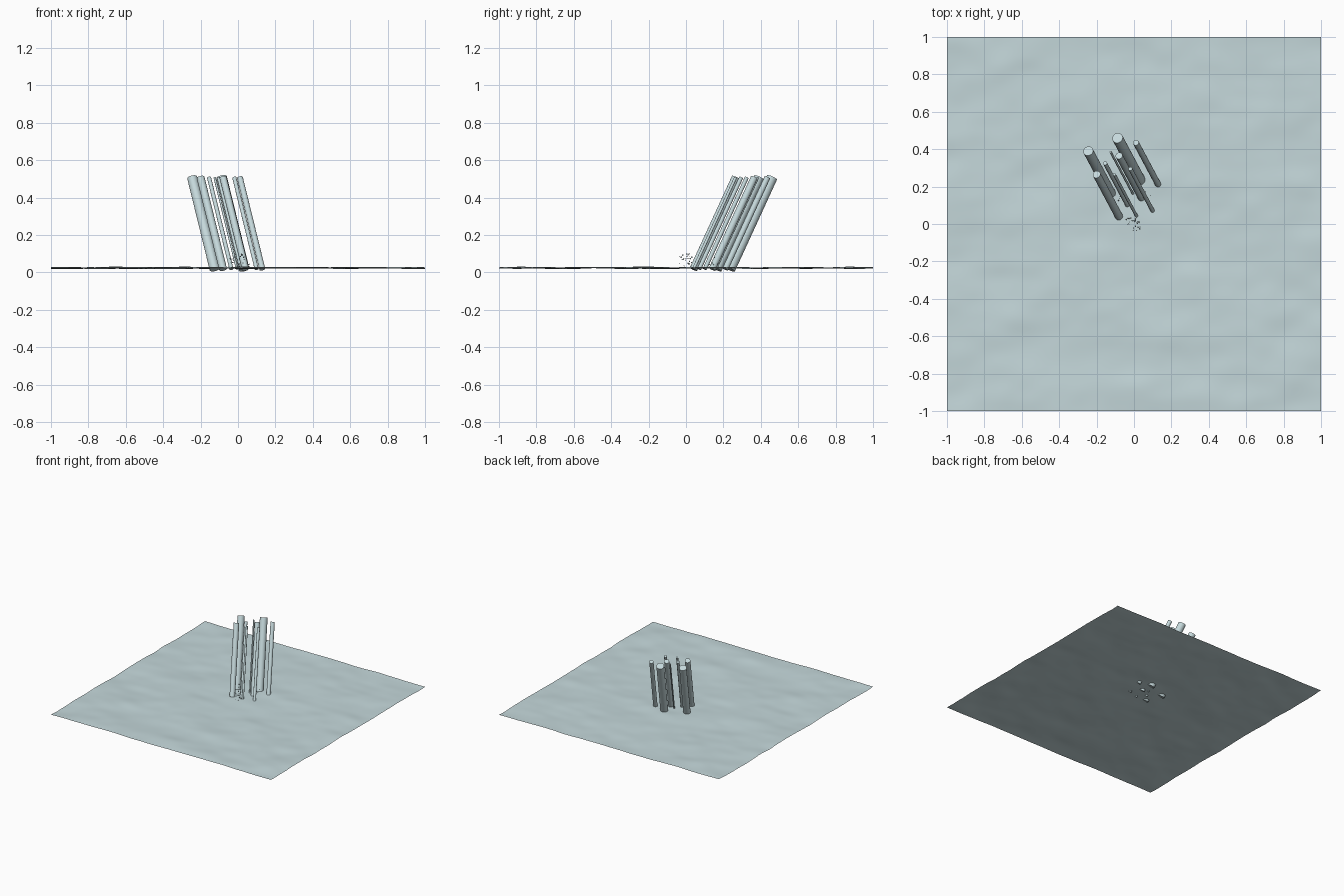
import bpy, bmesh, math, random
from mathutils import Vector, Matrix, noise

random.seed(4)
cube = bpy.data.objects.get("Cube")
if cube:
    bpy.data.objects.remove(cube, do_unlink=True)

water = bpy.data.materials.new("pale_water")
water.use_nodes = True
colour = (0.56, 0.69, 0.71, 1)
water.diffuse_color = colour
water.node_tree.nodes["Principled BSDF"].inputs["Base Color"].default_value = colour


def finish(bm, name, smooth_angle=40):
    mesh = bpy.data.meshes.new(name)
    bm.to_mesh(mesh)
    bm.free()
    mesh.materials.append(water)
    obj = bpy.data.objects.new(name, mesh)
    bpy.context.collection.objects.link(obj)
    bpy.ops.object.select_all(action="DESELECT")
    obj.select_set(True)
    bpy.context.view_layer.objects.active = obj
    bpy.ops.object.shade_smooth_by_angle(angle=math.radians(smooth_angle))
    return obj


def ripple(x, y):
    broad = noise.noise(Vector((x * 3, y * 5, 0.3)))
    fine = noise.noise(Vector((x * 7, y * 10, 2.6)))
    return 0.024 + 0.008 * broad + 0.003 * fine


# Rippled water sheet
bm = bmesh.new()
bmesh.ops.create_grid(bm, x_segments=100, y_segments=100, size=1)
for v in bm.verts:
    v.co.z = ripple(v.co.x, v.co.y)
finish(bm, "water_surface")

# Slanted round streaks: foot x, foot y, radius
lean = Vector((-0.12, 0.225, 0.49))
streaks = [
    (-0.125, 0.165, 0.027), (-0.08, 0.04, 0.021), (0.032, 0.235, 0.029),
    (0.13, 0.21, 0.016), (-0.005, 0.16, 0.006), (0.04, 0.14, 0.019),
    (0.1, 0.07, 0.011), (0.015, 0.04, 0.008), (-0.035, 0.1, 0.011),
]
turn = lean.to_track_quat("Z", "Y").to_matrix().to_4x4()
for i, (x, y, r) in enumerate(streaks):
    bm = bmesh.new()
    centre = Vector((x, y, 0.017)) + lean / 2
    bmesh.ops.create_cone(bm, cap_ends=True, segments=24, radius1=r, radius2=r,
                          depth=lean.length, matrix=Matrix.Translation(centre) @ turn)
    finish(bm, f"rain_streak_{i + 1}")

# Splash droplets, mostly in a ring near the middle
bm = bmesh.new()


def droplet(x, y, z, r):
    bmesh.ops.create_icosphere(bm, subdivisions=1, radius=r,
                               matrix=Matrix.Translation((x, y, z)))


for i in range(26):
    a = random.uniform(0, math.tau)
    d = random.uniform(0.015, 0.045)
    droplet(-0.005 + d * math.cos(a), d * math.sin(a),
            random.uniform(0.03, 0.1), random.uniform(0.002, 0.005))
for i in range(5):
    for x, y in ((0.07, 0.15), (-0.09, 0.14)):
        droplet(x + random.uniform(-0.02, 0.02), y + random.uniform(-0.02, 0.02),
                random.uniform(0.04, 0.08), random.uniform(0.002, 0.004))
finish(bm, "splash_droplets", 60)
